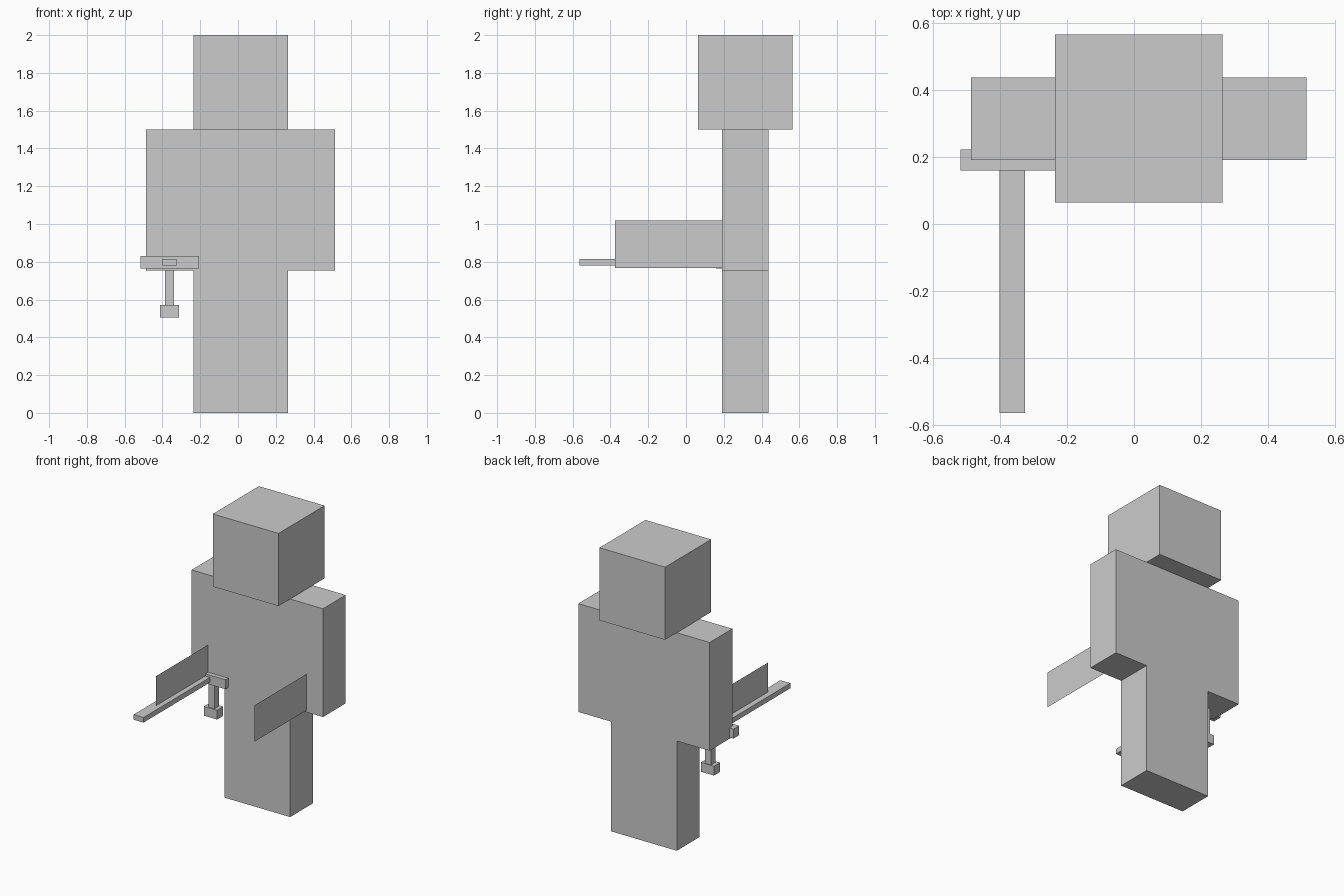
import bpy
import bmesh
from mathutils import Vector

# Remove the default object
cube = bpy.data.objects.get("Cube")
if cube:
    bpy.data.objects.remove(cube, do_unlink=True)

# Single flat material
grey = bpy.data.materials.new("plain_grey")
grey.use_nodes = True
colour = (0.6, 0.6, 0.6, 1)
grey.diffuse_color = colour
grey.node_tree.nodes["Principled BSDF"].inputs["Base Color"].default_value = colour


def finish(name, bm):
    mesh = bpy.data.meshes.new(name)
    bm.to_mesh(mesh)
    bm.free()
    mesh.materials.append(grey)
    obj = bpy.data.objects.new(name, mesh)
    bpy.context.collection.objects.link(obj)
    return obj


def box(name, x, y, z):
    """Box spanning the given (low, high) range on each axis."""
    bm = bmesh.new()
    bmesh.ops.create_cube(bm, size=1)
    for v in bm.verts:
        v.co = Vector(r[0] if c < 0 else r[1] for c, r in zip(v.co, (x, y, z)))
    return finish(name, bm)


def upright_sheet(name, x, y, z):
    """Single face standing in the YZ plane."""
    bm = bmesh.new()
    corners = [(x, y[0], z[0]), (x, y[1], z[0]), (x, y[1], z[1]), (x, y[0], z[1])]
    bm.faces.new([bm.verts.new(c) for c in corners])
    return finish(name, bm)


MID = 0.014            # body centre line in x
BODY_Y = (0.19, 0.437)
HIP, SHOULDER = 0.755, 1.5

# Head and torso
box("head", (MID - 0.25, MID + 0.25), (0.064, 0.564), (SHOULDER, 2))
box("torso", (MID - 0.25, MID + 0.25), BODY_Y, (HIP, SHOULDER))

# Limbs and the thin sheets in front of the arms
for side, s in (("left", 1), ("right", -1)):
    def span(a, b):
        return sorted((MID + s * a, MID + s * b))
    box(side + "_leg", span(0, 0.25), BODY_Y, (0, HIP))
    box(side + "_arm", span(0.25, 0.5), BODY_Y, (HIP, SHOULDER))
    upright_sheet(side + "_sleeve_sheet", MID + s * 0.375, (-0.375, 0.19), (0.768, 1.018))

# Sword held at the right hand
box("sword_blade", (-0.4, -0.325), (-0.563, 0.16), (0.78, 0.815))
box("sword_guard", (-0.517, -0.207), (0.16, 0.222), (0.765, 0.83))
box("sword_grip", (-0.386, -0.338), (0.228, 0.278), (0.57, 0.78))
box("sword_pommel", (-0.412, -0.312), (0.218, 0.284), (0.506, 0.57))
